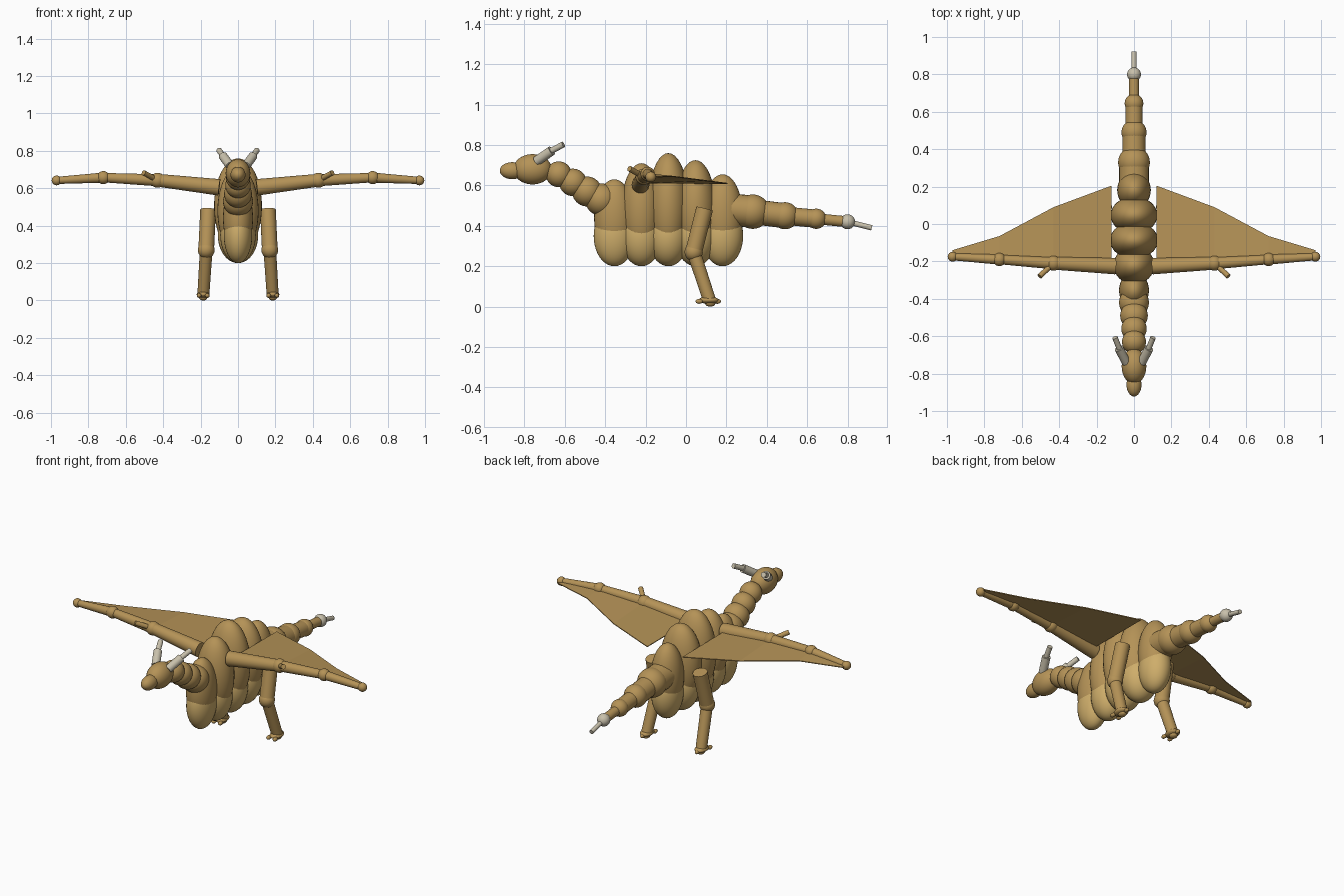
import bpy, bmesh, math
from mathutils import Vector, Matrix

cube = bpy.data.objects.get("Cube")
if cube:
    bpy.data.objects.remove(cube, do_unlink=True)


def material(name, rgb):
    m = bpy.data.materials.new(name)
    m.use_nodes = True
    m.diffuse_color = (*rgb, 1)
    m.node_tree.nodes["Principled BSDF"].inputs["Base Color"].default_value = (*rgb, 1)
    return m


HIDE = material("tan hide", (0.46, 0.29, 0.095))
BELLY = material("pale belly", (0.62, 0.42, 0.145))
HORN = material("bone", (0.58, 0.53, 0.41))


def finish(name, bm, mat, smooth=True):
    mesh = bpy.data.meshes.new(name)
    bm.to_mesh(mesh)
    bm.free()
    mesh.materials.append(mat)
    obj = bpy.data.objects.new(name, mesh)
    bpy.context.collection.objects.link(obj)
    if smooth:
        bpy.ops.object.select_all(action="DESELECT")
        obj.select_set(True)
        bpy.context.view_layer.objects.active = obj
        bpy.ops.object.shade_smooth_by_angle(angle=math.radians(40))
    return obj


def ball(name, centre, radii, mat=HIDE):
    if not isinstance(radii, tuple):
        radii = (radii,) * 3
    bm = bmesh.new()
    bmesh.ops.create_uvsphere(bm, u_segments=32, v_segments=20, radius=1,
                              matrix=Matrix.Translation(centre) @ Matrix.Diagonal((*radii, 1)))
    return finish(name, bm, mat)


def rod(name, start, end, r1, r2=None, mat=HIDE):
    a, b = Vector(start), Vector(end)
    d = b - a
    turn = d.to_track_quat("Z", "Y").to_matrix().to_4x4()
    bm = bmesh.new()
    bmesh.ops.create_cone(bm, cap_ends=True, segments=24, radius1=r1,
                          radius2=r1 if r2 is None else r2, depth=d.length,
                          matrix=Matrix.Translation((a + b) / 2) @ turn)
    return finish(name, bm, mat)


# Torso: overlapping tall ribs, each with a pale belly lobe
ribs = [(0.08, 0.63, 0.076), (0.11, 0.71, 0.095), (0.128, 0.76, 0.108),
        (0.125, 0.725, 0.108), (0.09, 0.655, 0.085)]
for i, (width, top, belly_width) in enumerate(ribs):
    y = -0.355 + i * 0.134
    low = 0.25
    ball(f"torso_rib_{i}", (0, y, (top + low) / 2), (width, 0.1, (top - low) / 2))
    ball(f"belly_lobe_{i}", (0, y, 0.35), (belly_width, 0.102, 0.15), BELLY)

# Neck, head and snout
neck = [(-0.42, 0.53, 0.08), (-0.49, 0.57, 0.074), (-0.56, 0.615, 0.068), (-0.63, 0.655, 0.064)]
for i, (y, z, r) in enumerate(neck):
    ball(f"neck_segment_{i}", (0, y, z), r)
ball("head", (0, -0.76, 0.68), (0.066, 0.095, 0.075))
ball("snout", (0, -0.86, 0.673), (0.04, 0.062, 0.042))

# Tail: shrinking joints linked by rods, ending in a bone spike
tail = [(0.22, 0.48, 0.08), (0.33, 0.47, 0.085), (0.49, 0.45, 0.067),
        (0.645, 0.435, 0.05), (0.8, 0.42, 0.037)]
links = [0.08, 0.062, 0.045, 0.027]
for i, (y, z, r) in enumerate(tail):
    ball(f"tail_joint_{i}", (0, y, z), r, HORN if i == 4 else HIDE)
for i, r in enumerate(links):
    rod(f"tail_link_{i}", (0, *tail[i][:2]), (0, *tail[i + 1][:2]), r)
rod("tail_spike", (0, 0.8, 0.42), (0, 0.92, 0.39), 0.013, mat=HORN)

for side, s in (("left", 1), ("right", -1)):
    def at(x, y, z):
        return (s * x, y, z)

    # Horns
    rod(f"{side}_horn_base", at(0.042, -0.74, 0.72), at(0.08, -0.665, 0.772), 0.024, mat=HORN)
    rod(f"{side}_horn_tip", at(0.075, -0.675, 0.767), at(0.102, -0.607, 0.803), 0.015, mat=HORN)

    # Wing arm
    shoulder, elbow = at(0.1, -0.225, 0.605), at(0.43, -0.21, 0.643)
    wrist, tip = at(0.72, -0.19, 0.657), at(0.97, -0.175, 0.642)
    rod(f"{side}_upper_arm", shoulder, elbow, 0.044, 0.034)
    rod(f"{side}_forearm", elbow, wrist, 0.032, 0.025)
    rod(f"{side}_wing_finger", wrist, tip, 0.027, 0.019)
    for part, place, r in (("elbow", elbow, 0.04), ("wrist", wrist, 0.035), ("wing_tip", tip, 0.026)):
        ball(f"{side}_{part}", place, r)
    rod(f"{side}_wing_claw", elbow, at(0.505, -0.28, 0.683), 0.014)

    # Wing membrane: three flat panels behind the arm
    lead = [at(0.12, -0.22, 0.612), elbow, wrist, tip]
    trail = [at(0.12, 0.205, 0.61), at(0.43, 0.09, 0.625), at(0.72, -0.065, 0.645), at(0.97, -0.14, 0.642)]
    bm = bmesh.new()
    front = [bm.verts.new(p) for p in lead]
    back = [bm.verts.new(p) for p in trail]
    for i in range(3):
        bm.faces.new((front[i], front[i + 1], back[i + 1], back[i]))
    bmesh.ops.recalc_face_normals(bm, faces=bm.faces)
    wing = finish(f"{side}_wing_membrane", bm, HIDE, smooth=False)
    shell = wing.modifiers.new("thickness", "SOLIDIFY")
    shell.thickness = 0.005
    shell.offset = 0

    # Leg and foot
    hip, knee, ankle = at(0.16, 0.092, 0.485), at(0.17, 0.038, 0.27), at(0.185, 0.115, 0.035)
    rod(f"{side}_thigh", hip, knee, 0.042)
    ball(f"{side}_knee", knee, 0.045)
    rod(f"{side}_shin", knee, ankle, 0.034, 0.032)
    ball(f"{side}_foot", at(0.186, 0.112, 0.032), (0.035, 0.05, 0.018))
    for i, (dx, dy) in enumerate(((-0.022, -0.045), (0.022, -0.045), (0, 0.045))):
        ball(f"{side}_toe_{i}", at(0.186 + dx, 0.11 + dy, 0.026), (0.012, 0.018, 0.012))
    ball(f"{side}_heel_pad", at(0.186, 0.12, 0.015), (0.022, 0.025, 0.015))
